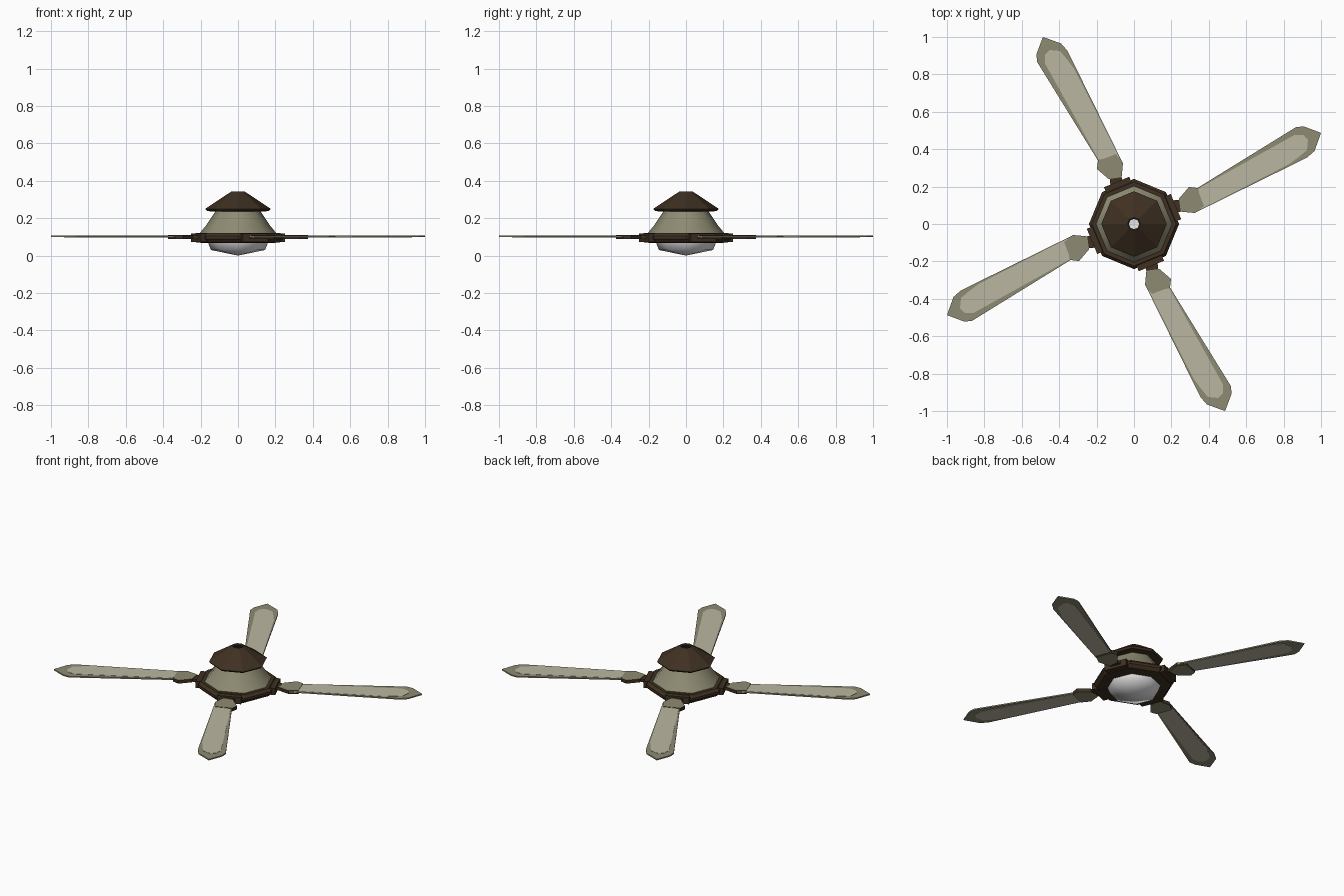
import bpy, bmesh, math

if "Cube" in bpy.data.objects:
    bpy.data.objects.remove(bpy.data.objects["Cube"])


def material(name, rgb):
    m = bpy.data.materials.new(name)
    m.diffuse_color = (*rgb, 1)
    m.use_nodes = True
    m.node_tree.nodes["Principled BSDF"].inputs["Base Color"].default_value = m.diffuse_color
    return m


BROWN = material("dark_brown", (0.05, 0.03, 0.016))
OLIVE = material("olive_grey", (0.27, 0.26, 0.17))
CREAM = material("cream", (0.50, 0.47, 0.36))
GLASS = material("white_glass", (0.85, 0.85, 0.85))


def finish(bm, name, mats, smooth=False):
    me = bpy.data.meshes.new(name)
    bmesh.ops.recalc_face_normals(bm, faces=bm.faces)
    for f in bm.faces:
        f.smooth = smooth
    bm.to_mesh(me)
    bm.free()
    ob = bpy.data.objects.new(name, me)
    bpy.context.collection.objects.link(ob)
    for m in mats:
        me.materials.append(m)
    return ob


def lathe(name, profile, mat, smooth=False, sides=8):
    """Octagonal shell from (radius, z) points, corners on the axes."""
    bm = bmesh.new()
    rings = []
    for r, z in profile:
        if r == 0:
            rings.append([bm.verts.new((0, 0, z))] * sides)
        else:
            rings.append([bm.verts.new((r * math.cos(2 * math.pi * i / sides),
                                        r * math.sin(2 * math.pi * i / sides), z))
                          for i in range(sides)])
    for a, b in zip(rings, rings[1:]):
        for i in range(sides):
            j = (i + 1) % sides
            vs = list(dict.fromkeys((a[i], a[j], b[j], b[i])))
            bm.faces.new(vs)
    return finish(bm, name, [mat], smooth)


def plate(name, outline, z0, z1, mats, turn):
    """Flat plate; a second material, if given, colours the sides."""
    bm = bmesh.new()
    c, s = math.cos(turn), math.sin(turn)
    pts = [(x * c - y * s, x * s + y * c) for x, y in outline]
    face = bm.faces.new([bm.verts.new((x, y, z0)) for x, y in pts])
    ext = bmesh.ops.extrude_face_region(bm, geom=[face])
    for v in ext["geom"]:
        if isinstance(v, bmesh.types.BMVert):
            v.co.z = z1
    bm.normal_update()
    if len(mats) > 1:
        for f in bm.faces:
            f.material_index = 1 if abs(f.normal.z) < 0.5 else 0
    return finish(bm, name, mats)


# Central body, open down the middle
lathe("ceiling_canopy", [(0.028, 0.335), (0.035, 0.343), (0.175, 0.25), (0.165, 0.238),
                         (0.12, 0.235)], BROWN)
lathe("motor_housing", [(0.12, 0.238), (0.135, 0.215), (0.172, 0.16), (0.203, 0.122)],
      OLIVE, True)
lathe("hub_ring", [(0.19, 0.122), (0.225, 0.122), (0.241, 0.105), (0.241, 0.09),
                   (0.222, 0.07), (0.155, 0.066)], BROWN)
lathe("light_dome", [(0.16, 0.069), (0.145, 0.03), (0, 0.0)], GLASS, True)

# Outlines seen from above, for the blade pointing to the back
BLADE = [(-0.487, 1.0), (-0.39, 0.965), (-0.355, 0.925), (-0.06, 0.326),
         (-0.187, 0.33), (-0.519, 0.868), (-0.521, 0.91)]
PANEL = [(-0.477, 0.86), (-0.476, 0.905), (-0.45, 0.93), (-0.395, 0.925),
         (-0.362, 0.885), (-0.32, 0.83), (-0.078, 0.355), (-0.19, 0.345)]
BRACKET = [(-0.198, 0.294), (-0.193, 0.337), (-0.096, 0.374), (-0.059, 0.326),
           (-0.066, 0.25), (-0.135, 0.24)]
NECK = [(-0.13, 0.26), (-0.068, 0.27), (-0.06, 0.2), (-0.125, 0.19)]

# Mounting block on every second hub face
a = math.radians(112.5)
ux, uy = math.cos(a), math.sin(a)
BLOCK = [(ux * r - uy * w, uy * r + ux * w)
         for r, w in ((0.19, -0.073), (0.243, -0.073), (0.243, 0.073), (0.19, 0.073))]

for k in range(4):
    t = k * math.pi / 2
    n = f"_{k + 1}"
    plate("blade" + n, BLADE, 0.099, 0.107, [OLIVE], t)
    plate("blade_panel" + n, PANEL, 0.0975, 0.1085, [CREAM], t)
    plate("bracket" + n, BRACKET, 0.089, 0.111, [OLIVE, BROWN], t)
    plate("bracket_neck" + n, NECK, 0.09, 0.108, [BROWN], t)
    plate("mounting_block" + n, BLOCK, 0.074, 0.118, [BROWN], t)
